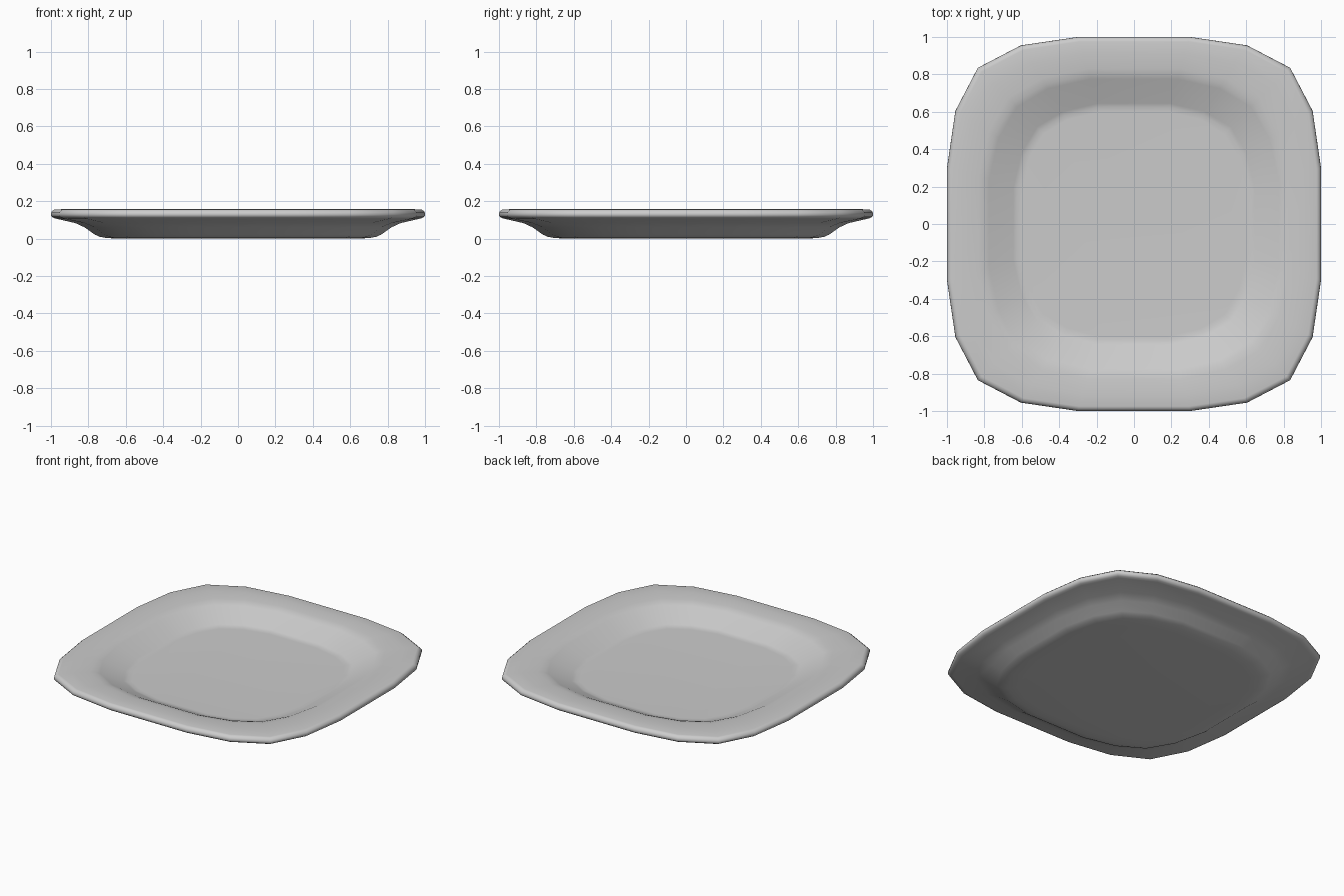
import bpy
import bmesh
from mathutils import Vector

cube = bpy.data.objects.get("Cube")
if cube:
    bpy.data.objects.remove(cube, do_unlink=True)


def make_material(name, color):
    mat = bpy.data.materials.new(name)
    mat.use_nodes = True
    mat.diffuse_color = color
    mat.node_tree.nodes["Principled BSDF"].inputs["Base Color"].default_value = color
    return mat


# One side of the rounded square outline; the others are quarter turns of it
SIDE = [(1, -0.3), (1, 0.3), (0.955, 0.605), (0.835, 0.835), (0.605, 0.955)]

# Cross-section from floor centre over the rim to the foot:
# half width, height, and how far the outline is pulled towards a circle
PROFILE = [
    (0.6, 0.066, 0.33), (0.625, 0.067, 0.33), (0.645, 0.073, 0.33),
    (0.775, 0.139, 0.3), (0.8, 0.148, 0.3), (0.83, 0.153, 0.25),
    (0.91, 0.158, 0.1), (0.975, 0.156, 0.0), (0.985, 0.154, 0.0),
    (0.998, 0.142, 0.0), (1.0, 0.13, 0.0), (0.998, 0.119, 0.0),
    (0.985, 0.11, 0.0), (0.97, 0.106, 0.0),
    (0.87, 0.083, 0.2), (0.82, 0.06, 0.28),
    (0.765, 0.021, 0.31), (0.74, 0.01, 0.32),
    (0.705, 0.003, 0.33), (0.64, 0.0, 0.33),
]


def outline(half_width, height, roundness):
    """Ring of points with the given half width."""
    points = []
    for turn in range(4):
        for x, y in SIDE:
            for _ in range(turn):
                x, y = -y, x
            p = Vector((x, y, 0))
            points.append(p.lerp(p.normalized(), roundness))
    scale = half_width / max(p.x for p in points)
    return [p * scale + Vector((0, 0, height)) for p in points]


# Plate: skin consecutive rings, then close floor and underside
bm = bmesh.new()
rings = [[bm.verts.new(p) for p in outline(*ring)] for ring in PROFILE]
for upper, lower in zip(rings, rings[1:]):
    for i in range(len(upper)):
        j = (i + 1) % len(upper)
        bm.faces.new((upper[i], lower[i], lower[j], upper[j]))
bm.faces.new(rings[0])
bm.faces.new(reversed(rings[-1]))
bmesh.ops.recalc_face_normals(bm, faces=bm.faces)

mesh = bpy.data.meshes.new("plate")
bm.to_mesh(mesh)
bm.free()
mesh.materials.append(make_material("light grey", (0.6, 0.6, 0.6, 1)))
plate = bpy.data.objects.new("plate", mesh)
bpy.context.collection.objects.link(plate)

# Smooth glaze
for face in mesh.polygons:
    face.use_smooth = True
